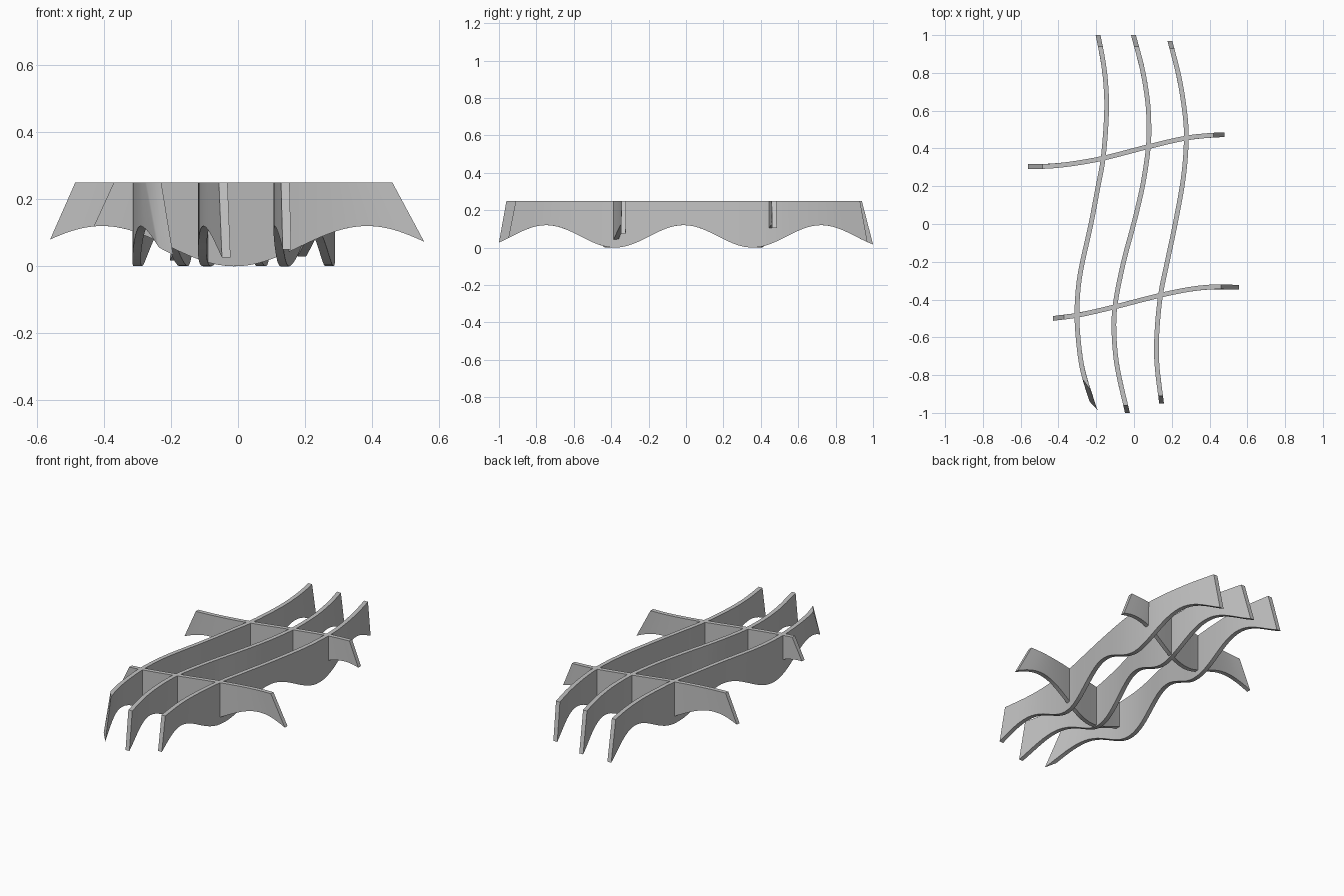
import bpy, bmesh, math

if "Cube" in bpy.data.objects:
    bpy.data.objects.remove(bpy.data.objects["Cube"])

TOP, HALF, SEGS = 0.25, 0.0125, 64

grey = bpy.data.materials.new("plain grey")
grey.diffuse_color = (0.54, 0.54, 0.54, 1)
grey.use_nodes = True
grey.node_tree.nodes["Principled BSDF"].inputs["Base Color"].default_value = grey.diffuse_color


def spline(pts, s):
    """Smooth curve through (s, value) points, with slope."""
    n = len(pts)
    def slope(i):
        a, b = pts[max(i - 1, 0)], pts[min(i + 1, n - 1)]
        return (b[1] - a[1]) / (b[0] - a[0])
    i = 0
    while i < n - 2 and s > pts[i + 1][0]:
        i += 1
    (s0, v0), (s1, v1) = pts[i], pts[i + 1]
    h = s1 - s0
    u = (s - s0) / h
    m0, m1 = slope(i) * h, slope(i + 1) * h
    if u < 0:
        return v0 + m0 * u, m0 / h
    if u > 1:
        return v1 + m1 * (u - 1), m1 / h
    v = ((2*u**3 - 3*u**2 + 1) * v0 + (u**3 - 2*u**2 + u) * m0
         + (3*u**2 - 2*u**3) * v1 + (u**3 - u**2) * m1)
    d = ((6*u*u - 6*u) * (v0 - v1) + (3*u*u - 4*u + 1) * m0 + (3*u*u - 2*u) * m1) / h
    return v, d


def wave(s, low, period):
    return 0.06 - 0.06 * math.cos(2 * math.pi * (s - low) / period)


def rib(name, path, along_y, low, period, start, end):
    """Curved slat; start and end give (bottom -side, bottom +side, top -side, top +side)."""
    bm = bmesh.new()
    rings = []
    lo, hi = min(start), max(end)
    for k in range(SEGS + 1):
        base = lo + (hi - lo) * k / SEGS
        ring = []
        for c, (side, is_top) in enumerate(((-1, 0), (1, 0), (1, 1), (-1, 1))):
            corner = (0, 1, 3, 2)[c]
            # shift only the stretch near each slanted end
            w0 = max(0, 1 - (base - lo) / 0.3)
            w1 = max(0, 1 - (hi - base) / 0.3)
            s = base + (start[corner] - lo) * w0 + (end[corner] - hi) * w1
            v, d = spline(path, s)
            v += side * HALF * math.sqrt(1 + d * d)
            z = TOP if is_top else wave(s, low, period)
            ring.append(bm.verts.new((v, s, z) if along_y else (s, v, z)))
        rings.append(ring)
    for a, b in zip(rings, rings[1:]):
        for j in range(4):
            bm.faces.new((a[j], a[(j + 1) % 4], b[(j + 1) % 4], b[j]))
    bm.faces.new(rings[0])
    bm.faces.new(rings[-1][::-1])
    bmesh.ops.recalc_face_normals(bm, faces=bm.faces)
    me = bpy.data.meshes.new(name)
    bm.to_mesh(me)
    bm.free()
    me.materials.append(grey)
    ob = bpy.data.objects.new(name, me)
    bpy.context.collection.objects.link(ob)
    bpy.context.view_layer.objects.active = ob
    ob.select_set(True)
    bpy.ops.object.shade_smooth_by_angle(angle=math.radians(30))
    ob.select_set(False)


def square(bottom, top):
    return (bottom, bottom, top, top)


# long wavy ribs, path as (y, x)
rib("left_long_rib",
    [(-.98, -.208), (-.87, -.245), (-.76, -.275), (-.6, -.296), (-.45, -.302), (-.27, -.286),
     (0, -.228), (.2, -.19), (.35, -.163), (.6, -.145), (.75, -.15), (.87, -.165), (1, -.19)],
    True, -0.38, 0.735, (-.94, -.985, -.82, -.88), square(1, .94))
rib("middle_long_rib",
    [(-1, -.035), (-.75, -.09), (-.57, -.106), (-.43, -.1), (-.2, -.055), (0, -.002),
     (.2, .045), (.4, .075), (.52, .079), (.65, .072), (.82, .044), (1, -.003)],
    True, -0.38, 0.735, square(-1, -.96), square(1, .94))
rib("right_long_rib",
    [(-.95, .146), (-.75, .122), (-.6, .12), (-.38, .14), (-.2, .176), (0, .218),
     (.25, .262), (.45, .277), (.58, .27), (.77, .24), (.97, .19)],
    True, -0.38, 0.735, square(-.95, -.91), square(.97, .93))

# cross ribs, path as (x, y)
rib("front_cross_rib",
    [(-.43, -.5), (-.3, -.483), (-.1, -.438), (.14, -.377), (.3, -.345), (.42, -.333), (.555, -.335)],
    False, -0.01, 0.79, square(-.43, -.37), square(.555, .46))
rib("back_cross_rib",
    [(-.56, .304), (-.45, .306), (-.32, .32), (-.165, .348), (.07, .408), (.275, .455),
     (.4, .469), (.478, .473)],
    False, -0.01, 0.79, square(-.56, -.485), square(.478, .42))
